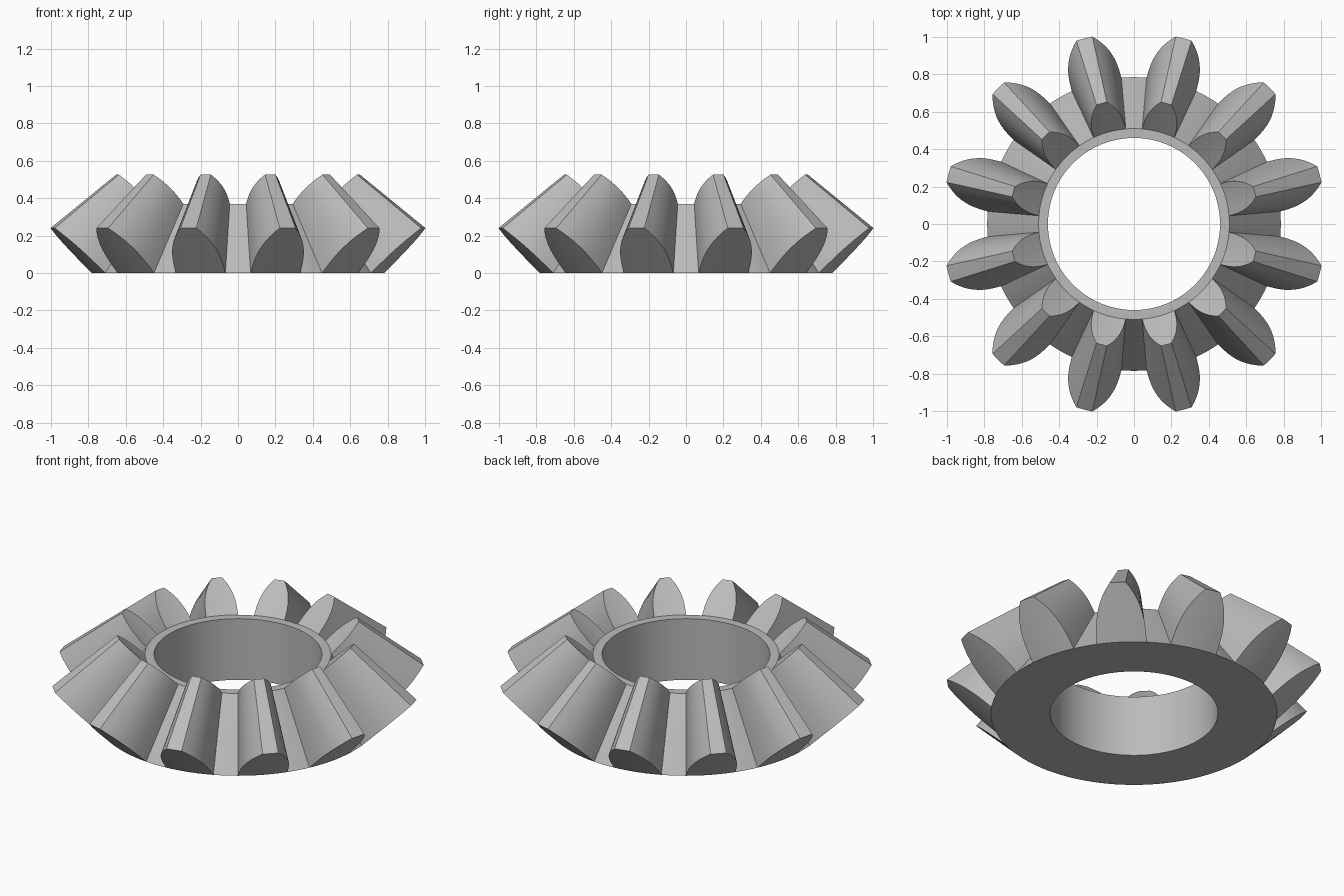
import bpy
import bmesh
import math
from mathutils import Vector

cube = bpy.data.objects.get("Cube")
if cube:
    bpy.data.objects.remove(cube, do_unlink=True)

TEETH = 12
PITCH = 2 * math.pi / TEETH
ROOT_R, TIP_R, TIP_Z = 0.785, 1.027, 0.24   # large end of the teeth
HUB_Z, TAPER, BORE_R = 0.37, 0.65, 0.46     # small end is the large end scaled to the apex
APEX = Vector((0, 0, HUB_Z / (1 - TAPER)))
LEVELS, COLS, GAP_COLS = 10, 6, 4

metal = bpy.data.materials.new("grey metal")
metal.use_nodes = True
grey = (0.5, 0.5, 0.5, 1)
metal.diffuse_color = grey
metal.node_tree.nodes["Principled BSDF"].inputs["Base Color"].default_value = grey


def polar(r, angle, z):
    return Vector((r * math.cos(angle), r * math.sin(angle), z))


def small_end(p):
    return APEX + (p - APEX) * TAPER


def half_angle(t):
    """Angular half width of a tooth at height fraction t, a bulging flank."""
    r = ROOT_R + (TIP_R - ROOT_R) * t
    return (0.138 - 0.094 * t ** 2.8) / r


def tooth_point(centre, t, s):
    r = ROOT_R + (TIP_R - ROOT_R) * t
    return polar(r, centre + s * half_angle(t), TIP_Z * t)


bm = bmesh.new()


def quad(*points):
    bm.faces.new([bm.verts.new(p) for p in points])


def sweep(p, q):
    """Tapered face from an edge on the large end to the small end."""
    quad(p, q, small_end(q), small_end(p))


def hub_slice(a, b):
    """Underside, bore and top rim between two angles."""
    ring = [(ROOT_R, 0), (BORE_R, 0), (BORE_R, HUB_Z), (ROOT_R * TAPER, HUB_Z)]
    for (r0, z0), (r1, z1) in zip(ring, ring[1:]):
        quad(polar(r0, a, z0), polar(r0, b, z0), polar(r1, b, z1), polar(r1, a, z1))


for i in range(TEETH):
    centre = (i + 0.5) * PITCH
    root = half_angle(0)

    # Tooth end faces
    for k in range(LEVELS):
        t0, t1 = k / LEVELS, (k + 1) / LEVELS
        for c in range(COLS):
            s0, s1 = 2 * c / COLS - 1, 2 * (c + 1) / COLS - 1
            face = [tooth_point(centre, t, s)
                    for t, s in ((t0, s0), (t0, s1), (t1, s1), (t1, s0))]
            quad(*face)
            quad(*[small_end(p) for p in reversed(face)])
        # Flanks
        for s in (-1, 1):
            sweep(tooth_point(centre, t0, s), tooth_point(centre, t1, s))

    # Tip land, and the hub below the tooth
    for c in range(COLS):
        s0, s1 = 2 * c / COLS - 1, 2 * (c + 1) / COLS - 1
        sweep(tooth_point(centre, 1, s0), tooth_point(centre, 1, s1))
        hub_slice(centre + s0 * root, centre + s1 * root)

    # Hub cone in the gap after the tooth
    start, width = centre + root, PITCH - 2 * root
    for g in range(GAP_COLS):
        a, b = start + width * g / GAP_COLS, start + width * (g + 1) / GAP_COLS
        sweep(polar(ROOT_R, a, 0), polar(ROOT_R, b, 0))
        hub_slice(a, b)

# Weld into one solid
bmesh.ops.remove_doubles(bm, verts=bm.verts[:], dist=0.0005)
bmesh.ops.recalc_face_normals(bm, faces=bm.faces[:])
mesh = bpy.data.meshes.new("bevel_gear")
bm.to_mesh(mesh)
bm.free()
mesh.materials.append(metal)
gear = bpy.data.objects.new("bevel_gear", mesh)
bpy.context.collection.objects.link(gear)

bpy.ops.object.select_all(action='DESELECT')
gear.select_set(True)
bpy.context.view_layer.objects.active = gear
bpy.ops.object.shade_smooth_by_angle(angle=math.radians(25))
